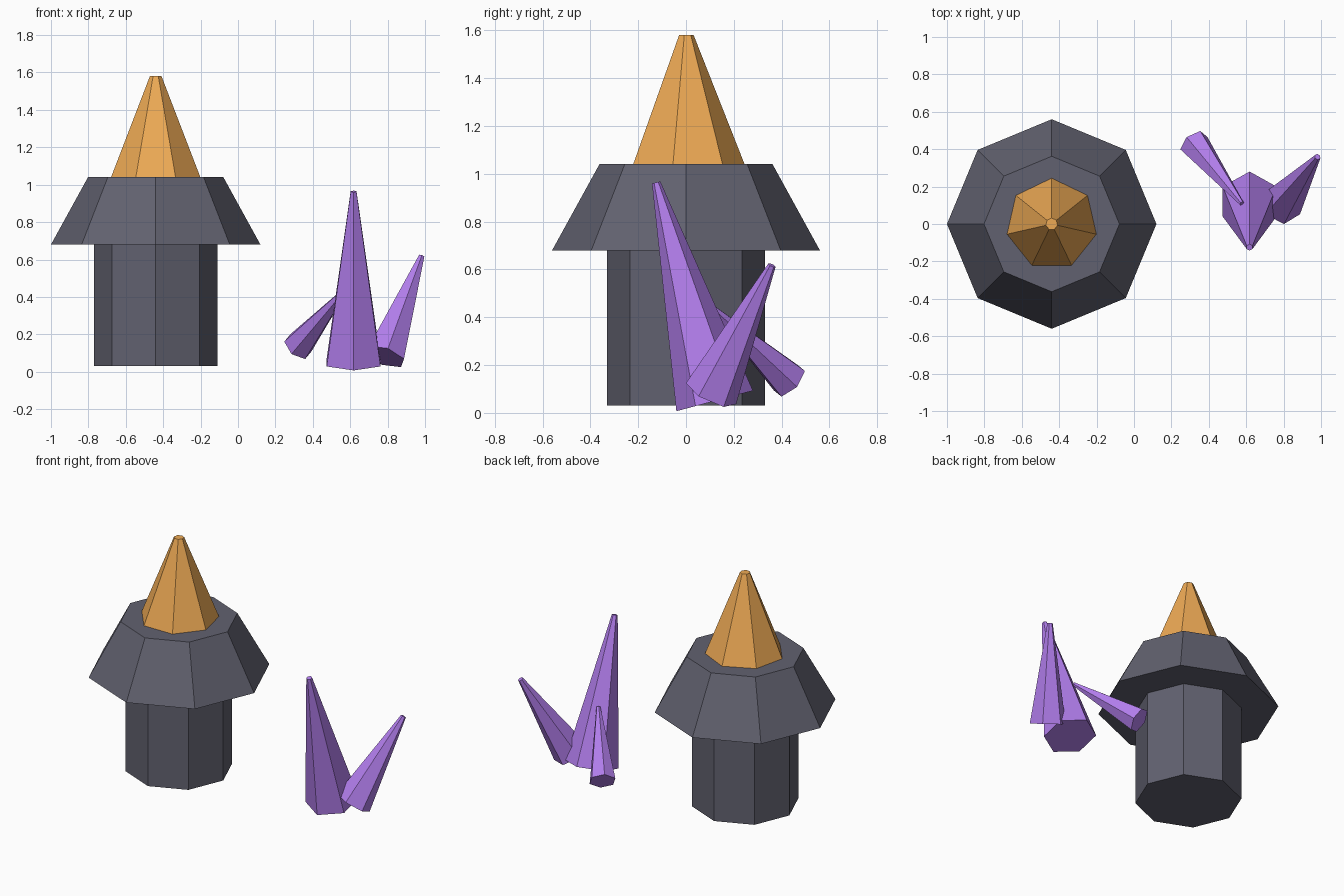
import bpy
from math import radians
from mathutils import Euler, Vector

if "Cube" in bpy.data.objects:
    bpy.data.objects.remove(bpy.data.objects["Cube"])


def material(name, color):
    m = bpy.data.materials.new(name)
    m.diffuse_color = (*color, 1)
    m.use_nodes = True
    m.node_tree.nodes["Principled BSDF"].inputs["Base Color"].default_value = m.diffuse_color
    return m


STONE = material("dark_stone", (0.12, 0.12, 0.16))
AMBER = material("amber", (0.85, 0.40, 0.09))
VIOLET = material("violet", (0.45, 0.21, 0.85))


def frustum(name, sides, r_base, r_top, base, length, mat, tilt=(0, 0)):
    """Tapered prism placed by the centre of its base and tilted about x, then y."""
    rot = Euler((radians(tilt[0]), radians(tilt[1]), 0))
    axis = rot.to_matrix() @ Vector((0, 0, 1))
    bpy.ops.mesh.primitive_cone_add(
        vertices=sides, radius1=r_base, radius2=r_top, depth=length,
        location=Vector(base) + axis * length / 2, rotation=rot)
    ob = bpy.context.object
    ob.name = name
    ob.data.materials.append(mat)
    return ob


# Stone pillar, flared cap and amber flame
X = -0.44
frustum("pillar", 8, 0.33, 0.33, (X, 0, 0.03), 0.65, STONE)
frustum("cap", 8, 0.56, 0.362, (X, 0, 0.68), 0.36, STONE)
frustum("flame", 7, 0.245, 0.032, (X, 0, 1.04), 0.54, AMBER)

# Leaning crystal cluster: base radius, tip radius, base centre, length, tilt
crystals = {
    "tall_crystal": (0.166, 0.018, (0.618, 0.12, 0.05), 0.946, (15, 0)),
    "right_crystal": (0.115, 0.017, (0.786, 0.105, 0.081), 0.625, (-24, 20)),
    "left_crystal": (0.084, 0.013, (0.32, 0.432, 0.135), 0.513, (39, 40)),
}
for name, (r_base, r_tip, base, length, tilt) in crystals.items():
    frustum(name, 6, r_base, r_tip, base, length, VIOLET, tilt)
